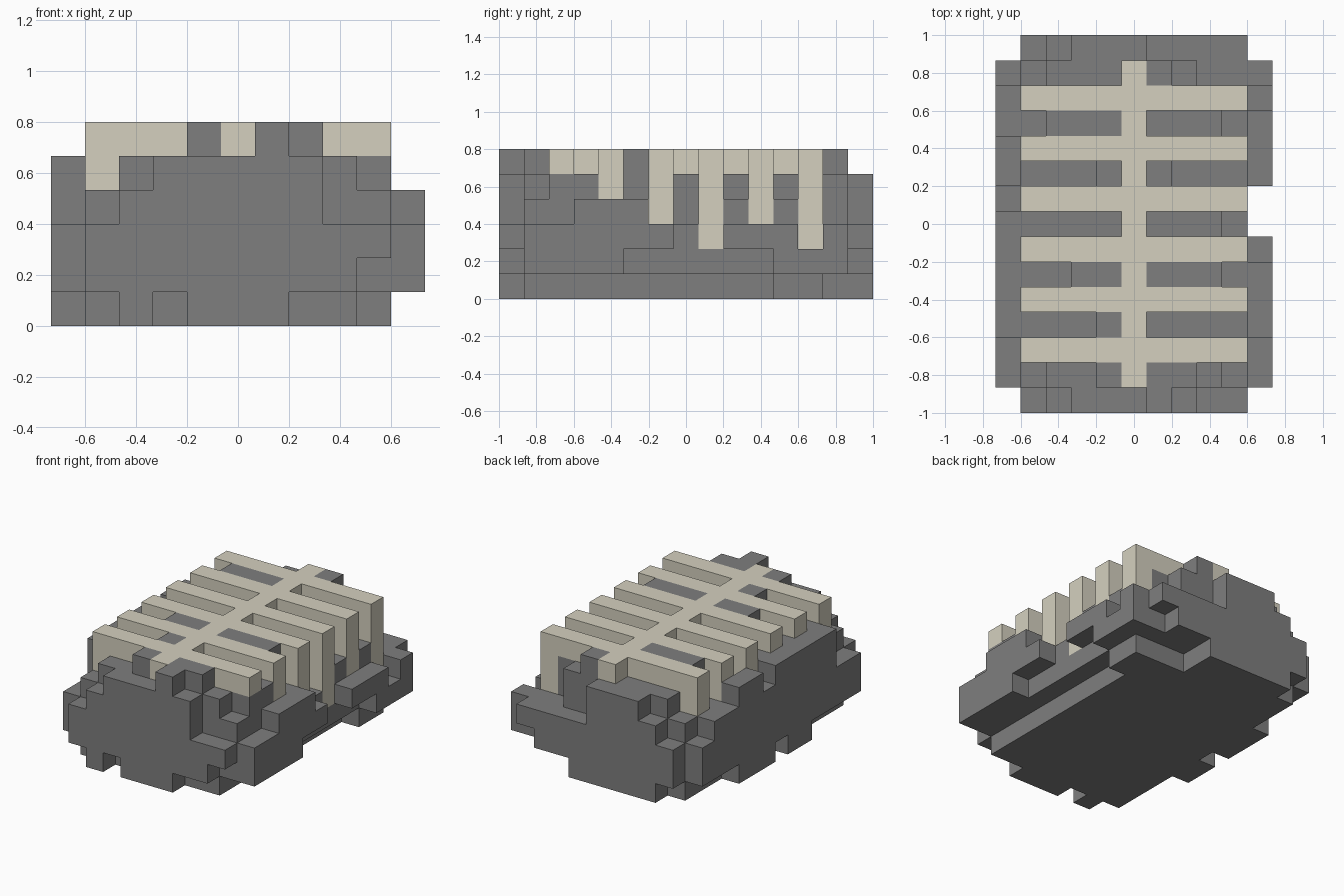
import bpy
import bmesh
from mathutils import Vector

CELL = 2 / 15
ORIGIN = Vector((-5.5, -7.5, 0))

old = bpy.data.objects.get("Cube")
if old:
    bpy.data.objects.remove(old)


def make_material(name, rgb):
    mat = bpy.data.materials.new(name)
    mat.use_nodes = True
    colour = (*rgb, 1)
    mat.diffuse_color = colour
    mat.node_tree.nodes["Principled BSDF"].inputs["Base Color"].default_value = colour
    return mat


def block(x, y, z):
    """Set of grid cells; each argument is a cell index or a (first, last) pair."""
    spans = [(s, s) if isinstance(s, int) else s for s in (x, y, z)]
    rx, ry, rz = [range(a, b + 1) for a, b in spans]
    return {(i, j, k) for i in rx for j in ry for k in rz}


def build(name, cells, mat):
    """Skin a set of cells with its exposed faces and merge the flat areas."""
    bm = bmesh.new()
    for cell in cells:
        centre = Vector(cell) + ORIGIN + Vector((0.5, 0.5, 0.5))
        for axis in range(3):
            for sign in (-1, 1):
                neighbour = list(cell)
                neighbour[axis] += sign
                if tuple(neighbour) in cells:
                    continue
                n, u = Vector(), Vector()
                n[axis] = sign / 2
                u[(axis + 1) % 3] = 0.5
                v = n.cross(u) * 2
                corners = (-u - v, u - v, u + v, v - u)
                bm.faces.new([bm.verts.new((centre + n + c) * CELL) for c in corners])
    bmesh.ops.remove_doubles(bm, verts=bm.verts, dist=CELL / 100)
    bmesh.ops.dissolve_limit(bm, angle_limit=0.01, verts=bm.verts, edges=bm.edges)
    mesh = bpy.data.meshes.new(name)
    bm.to_mesh(mesh)
    bm.free()
    mesh.materials.append(mat)
    obj = bpy.data.objects.new(name, mesh)
    bpy.context.collection.objects.link(obj)


stone = make_material("dark grey stone", (0.21, 0.21, 0.21))
bone = make_material("pale bone", (0.66, 0.63, 0.52))

# Ribs: a crossbar each, with ends that drop to differing depths
ribs = set()
body = set()
right_ends = {2: 5, 4: 4, 6: 3, 8: 2, 10: 3, 12: 2}
for row, bottom in right_ends.items():
    ribs |= block((1, 9), row, 5)
    ribs |= block(9, row, (bottom, 5))
    ribs |= block(1, row, (4, 5))
    body |= block((1, 8), row, (1, 4)) | block(9, row, (1, bottom - 1))

# Spine along the top
spine = block(5, (1, 13), 5) - ribs

# Core between the ribs, then the raised stones on it
body |= block((1, 9), (2, 12), 1) | block((1, 9), (3, 11), 2)
body |= block((1, 8), (2, 12), 3)
for row in (3, 5, 9, 11):
    body |= block(9, row, 3)
for x, row in (((1, 9), 3), ((1, 8), 5), ((1, 8), 7), ((4, 6), 9), ((2, 8), 11)):
    body |= block(x, row, 4)
for x, row in (
    (6, 0), (4, 1), ((6, 7), 1), (4, 3), ((3, 4), 5), ((6, 8), 5), ((2, 4), 11), (6, 13),
):
    body |= block(x, row, 5)

# Base slab with a short foot near the back
body |= block((1, 8), (1, 12), 0) | block(9, (11, 12), 0) | block((1, 6), 13, 0)

# Front wall
body |= block((1, 9), 1, (1, 3)) | block((2, 8), 1, 4)
body |= block((1, 9), 0, (1, 2)) | block((2, 7), 0, 3) | block((3, 7), 0, 4)
body |= block(2, 0, 0) | block((4, 6), 0, 0)
body -= block(9, 0, 1)

# Back wall
body |= block((1, 9), 13, (1, 2)) | block((1, 7), 13, 3) | block((2, 7), 13, 4)
body |= block((1, 9), 14, (1, 2)) | block((2, 5), 14, 3) | block((3, 5), 14, 4)
body |= block((2, 6), 14, 0)
body -= block(9, 14, 1)

# Flank with the gap: two broken arches
flank = block(10, (1, 4), 1) | block(10, (1, 6), 2) | block(10, (3, 5), 3)
flank |= block(10, (9, 11), 2) | block(10, (11, 13), 1) | block(10, 13, 2)

# Opposite flank: unbroken wall with stepped top and footings
wall = block(0, (1, 13), (1, 2))
wall |= block(0, (3, 12), 3)
wall |= block(0, (3, 7), 4) | block(0, (9, 10), 4)
wall |= block(0, (5, 6), 0) | block(0, (8, 10), 0)

build("body", body - ribs - spine, stone)
build("gapped_flank", flank, stone)
build("solid_flank", wall, stone)
build("ribs", ribs, bone)
build("spine", spine, bone)
